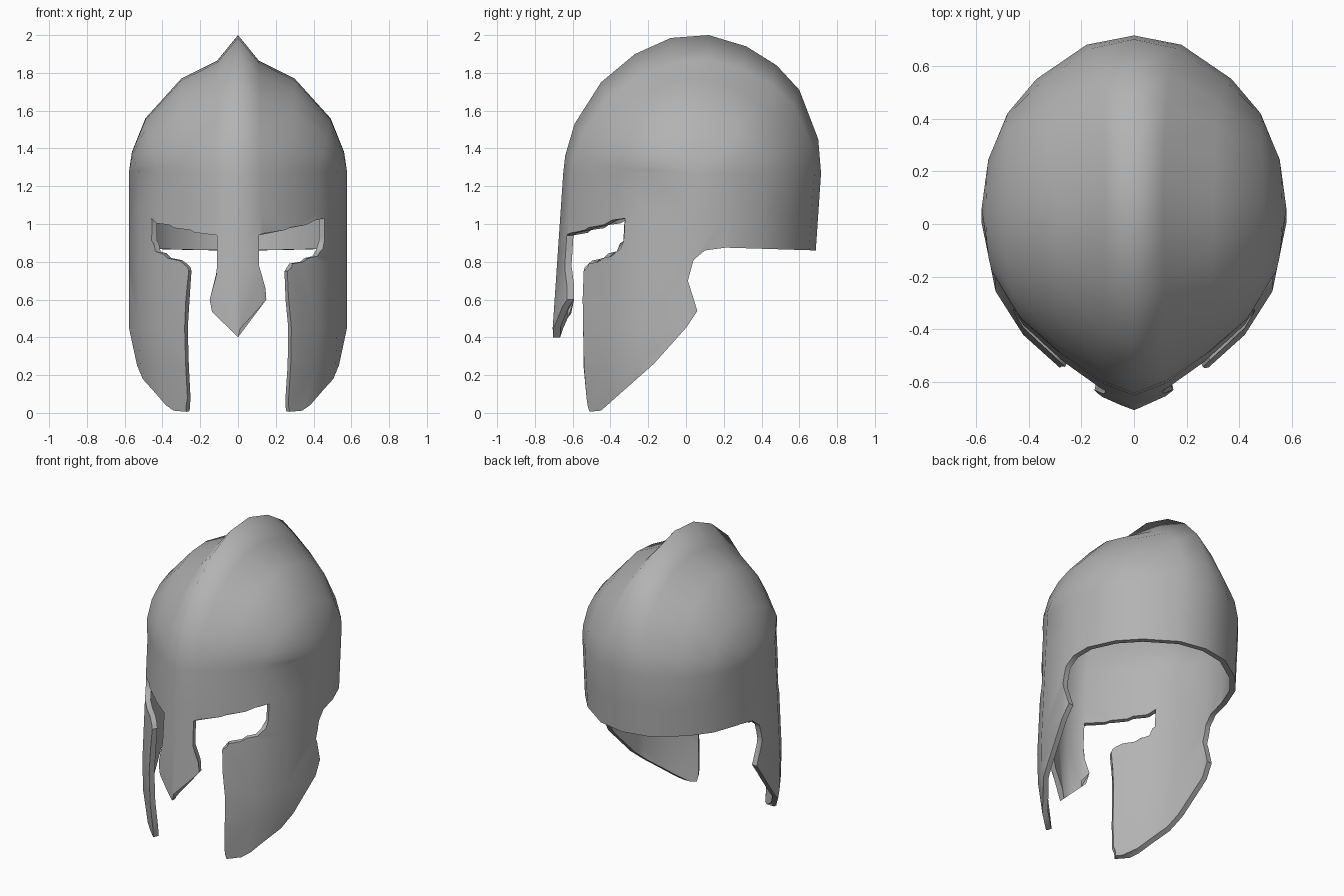
import bpy, bmesh, math
from mathutils import Vector

if "Cube" in bpy.data.objects:
    bpy.data.objects.remove(bpy.data.objects["Cube"])

RIM = 1.27          # height where the dome meets the upright wall
THICK = 0.035

# Dome guides: crest line (y, z), rim points at front and back (x, y), cross profile (x, z)
crest = [(-.65, RIM), (-.64, 1.36), (-.59, 1.53), (-.45, 1.75), (-.27, 1.90), (-.08, 1.985),
         (.12, 2.0), (.32, 1.94), (.48, 1.84), (.60, 1.71), (.70, 1.45), (.715, RIM)]
front = [(0, -.65), (.12, -.605), (.27, -.50), (.42, -.365), (.525, -.20)]
back = [(0, .715), (.18, .68), (.37, .55), (.48, .42), (.55, .25)]
across = [(0, 2.0), (.11, 1.865), (.30, 1.77), (.49, 1.56), (.562, 1.38)]
pole = (.578, .06)

bm = bmesh.new()


def lerp(a, b, t):
    return a + (b - a) * t


# Dome: front-to-back arcs closing on a point at each side
arcs = []
for (fx, fy), (bx, by), (tx, tz) in zip(front, back, across):
    arc = []
    for y, z in crest:
        u = (y - crest[0][0]) / (crest[-1][0] - crest[0][0])
        h = (z - RIM) / (2.0 - RIM)
        arc.append(bm.verts.new((lerp(lerp(fx, bx, u), tx, h), lerp(fy, by, u), lerp(RIM, tz, h))))
    arcs.append(arc)
tip = bm.verts.new((pole[0], pole[1], RIM))
for a, b in zip(arcs, arcs[1:]):
    for i in range(len(crest) - 1):
        bm.faces.new((a[i], a[i + 1], b[i + 1], b[i]))
for i in range(len(crest) - 1):
    bm.faces.new((arcs[-1][i], arcs[-1][i + 1], tip))

# Wall: the rim carried down, leaning forward and drawn in at the bottom
rim = [a[0] for a in arcs] + [tip] + [a[-1] for a in reversed(arcs)]
upper = rim
for z, sx, sy in ((1.06, 1, 1), (.8, 1, 1), (.45, 1, 1), (.25, .985, .97), (-.05, .88, .91)):
    lower = [bm.verts.new((v.co.x * sx, (v.co.y - .068 * (RIM - z)) * sy, z)) for v in rim]
    for i in range(len(rim) - 1):
        bm.faces.new((upper[i], upper[i + 1], lower[i + 1], lower[i]))
    upper = lower

# Make all normals point outward
bmesh.ops.recalc_face_normals(bm, faces=bm.faces)
centre = Vector((0, .03, 1))
if sum((f.calc_center_median() - centre).dot(f.normal) * f.calc_area() for f in bm.faces) < 0:
    bmesh.ops.reverse_faces(bm, faces=bm.faces)
mesh = bpy.data.meshes.new("helmet_shell")
bm.to_mesh(mesh)
bm.free()
shell = bpy.data.objects.new("helmet_shell", mesh)
bpy.context.collection.objects.link(shell)


def prism(name, outline, to_3d, lo, hi):
    """Closed prism from a 2D outline."""
    b = bmesh.new()
    ends = [[b.verts.new(to_3d(p, d)) for p in outline] for d in (lo, hi)]
    b.faces.new(ends[0])
    b.faces.new(ends[1])
    n = len(outline)
    for i in range(n):
        j = (i + 1) % n
        b.faces.new((ends[0][i], ends[0][j], ends[1][j], ends[1][i]))
    bmesh.ops.recalc_face_normals(b, faces=b.faces)
    m = bpy.data.meshes.new(name)
    b.to_mesh(m)
    b.free()
    o = bpy.data.objects.new(name, m)
    o.hide_render = True
    bpy.context.collection.objects.link(o)
    return o


# Face opening (x, y on the surface, z): nose guard, eye holes and cheek edges.
# The cutter narrows towards the head's axis so the cut edges stand square to the shell.
half = [(.15, .63, .60), (.11, .635, .78), (.11, .63, .94), (.25, .535, .968), (.36, .435, .995),
        (.46, .325, 1.03), (.455, .33, .91), (.43, .36, .855), (.37, .43, .82), (.285, .51, .79),
        (.258, .535, .75), (.283, .545, .45), (.272, .535, .08), (.285, .53, 0), (.285, .53, -.2)]
right = [(x / y, z) for x, y, z in half]
opening = [(0, .40)] + right + [(-r, z) for r, z in reversed(right)]
face_cutter = prism("face_cutter", opening, lambda p, d: (-d * p[0], d, p[1]), -.85, -.2)

# Lower edge: cheek bottoms and neck, cut from the side
edge = [(-.9, .06), (-.54, .06), (-.52, .005), (-.45, .012), (-.17, .26), (0, .45), (.06, .54), (.01, .70),
        (.04, .81), (.10, .86), (.21, .875), (.69, .86), (1, .86), (1, -.3), (-.9, -.3)]
side_cutter = prism("side_cutter", edge, lambda p, d: (d, p[0], p[1]), -1, 1)

# Mirror, thicken and cut the shell
mirror = shell.modifiers.new("mirror", 'MIRROR')
mirror.use_clip = True
solid = shell.modifiers.new("thickness", 'SOLIDIFY')
solid.thickness = THICK
solid.offset = -1
solid.use_even_offset = True
for cutter in (face_cutter, side_cutter):
    cut = shell.modifiers.new(cutter.name, 'BOOLEAN')
    cut.operation = 'DIFFERENCE'
    cut.solver = 'EXACT'
    cut.object = cutter

bpy.context.view_layer.objects.active = shell
shell.select_set(True)
for m in list(shell.modifiers):
    bpy.ops.object.modifier_apply(modifier=m.name)
for cutter in (face_cutter, side_cutter):
    bpy.data.objects.remove(cutter)

# Smooth shading, with the centre ridge kept soft
bpy.ops.object.shade_smooth_by_angle(angle=math.radians(40))
verts = shell.data.vertices
for e in shell.data.edges:
    if all(abs(verts[i].co.x) < .001 for i in e.vertices):
        e.use_edge_sharp = False

# Dark metal grey
metal = bpy.data.materials.new("dark_metal")
metal.diffuse_color = (.45, .45, .45, 1)
metal.use_nodes = True
metal.node_tree.nodes["Principled BSDF"].inputs["Base Color"].default_value = metal.diffuse_color
shell.data.materials.clear()
shell.data.materials.append(metal)
